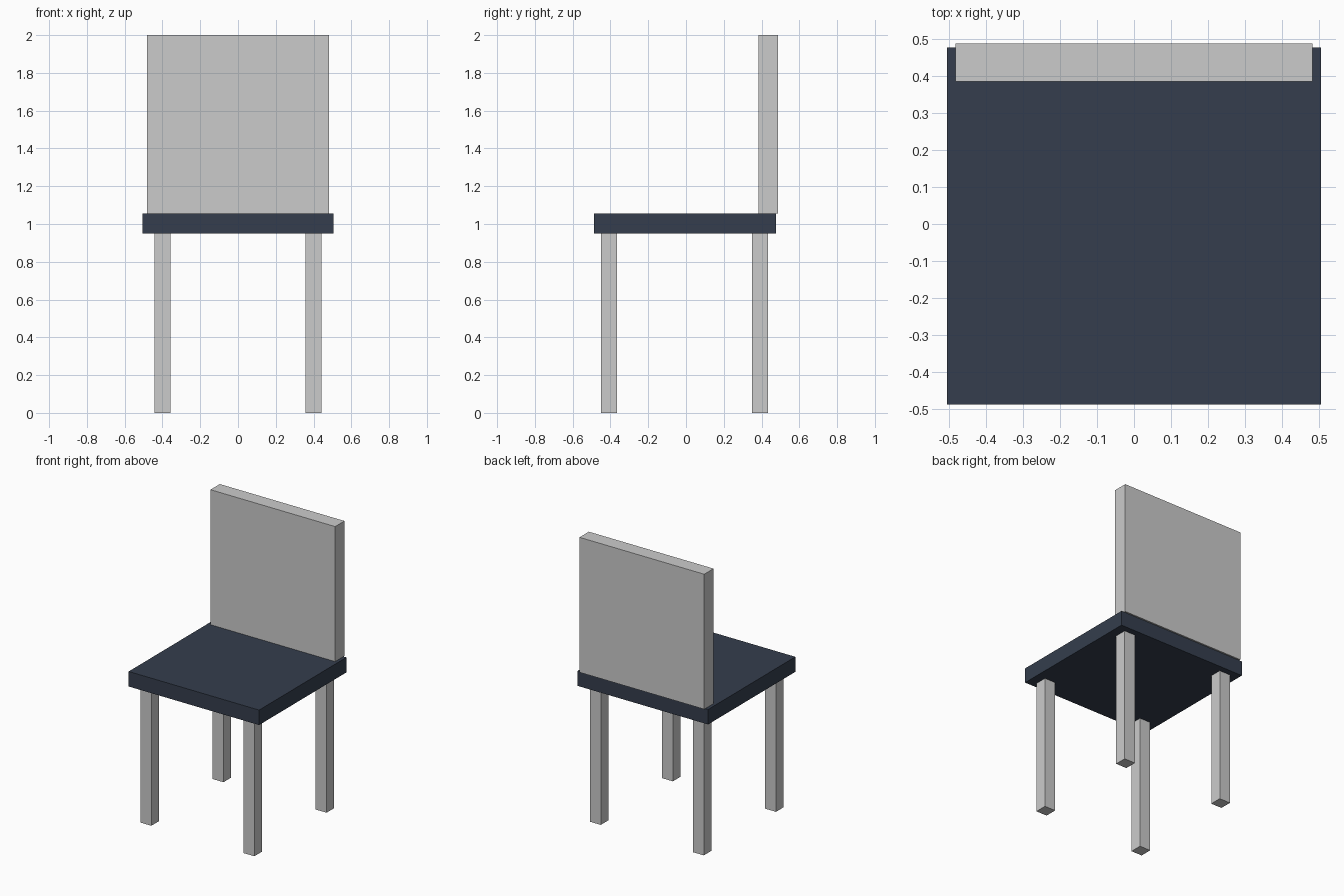
import bpy

if "Cube" in bpy.data.objects:
    bpy.data.objects.remove(bpy.data.objects["Cube"])


def box(name, lo, hi, material=None):
    """Axis-aligned box between two corners."""
    bpy.ops.mesh.primitive_cube_add(
        size=1, location=[(a + b) / 2 for a, b in zip(lo, hi)])
    ob = bpy.context.object
    ob.name = name
    ob.scale = [b - a for a, b in zip(lo, hi)]
    bpy.ops.object.transform_apply(location=False, rotation=False, scale=True)
    if material:
        ob.data.materials.append(material)
    return ob


navy = bpy.data.materials.new("navy")
navy.diffuse_color = (0.035, 0.048, 0.075, 1)
navy.use_nodes = True
navy.node_tree.nodes["Principled BSDF"].inputs["Base Color"].default_value = navy.diffuse_color

SEAT_BOTTOM, SEAT_TOP = 0.95, 1.055

# Seat slab
box("seat", (-0.505, -0.488, SEAT_BOTTOM), (0.505, 0.477, SEAT_TOP), navy)

# Backrest, slightly overhanging the rear edge of the seat
box("backrest", (-0.483, 0.385, SEAT_TOP), (0.483, 0.488, 2.0))

# Four square legs
HALF = 0.0425
for side, x in (("left", -0.399), ("right", 0.399)):
    for end, y in (("front", -0.407), ("back", 0.391)):
        box(f"{end}_{side}_leg", (x - HALF, y - HALF, 0),
            (x + HALF, y + HALF, SEAT_BOTTOM))
